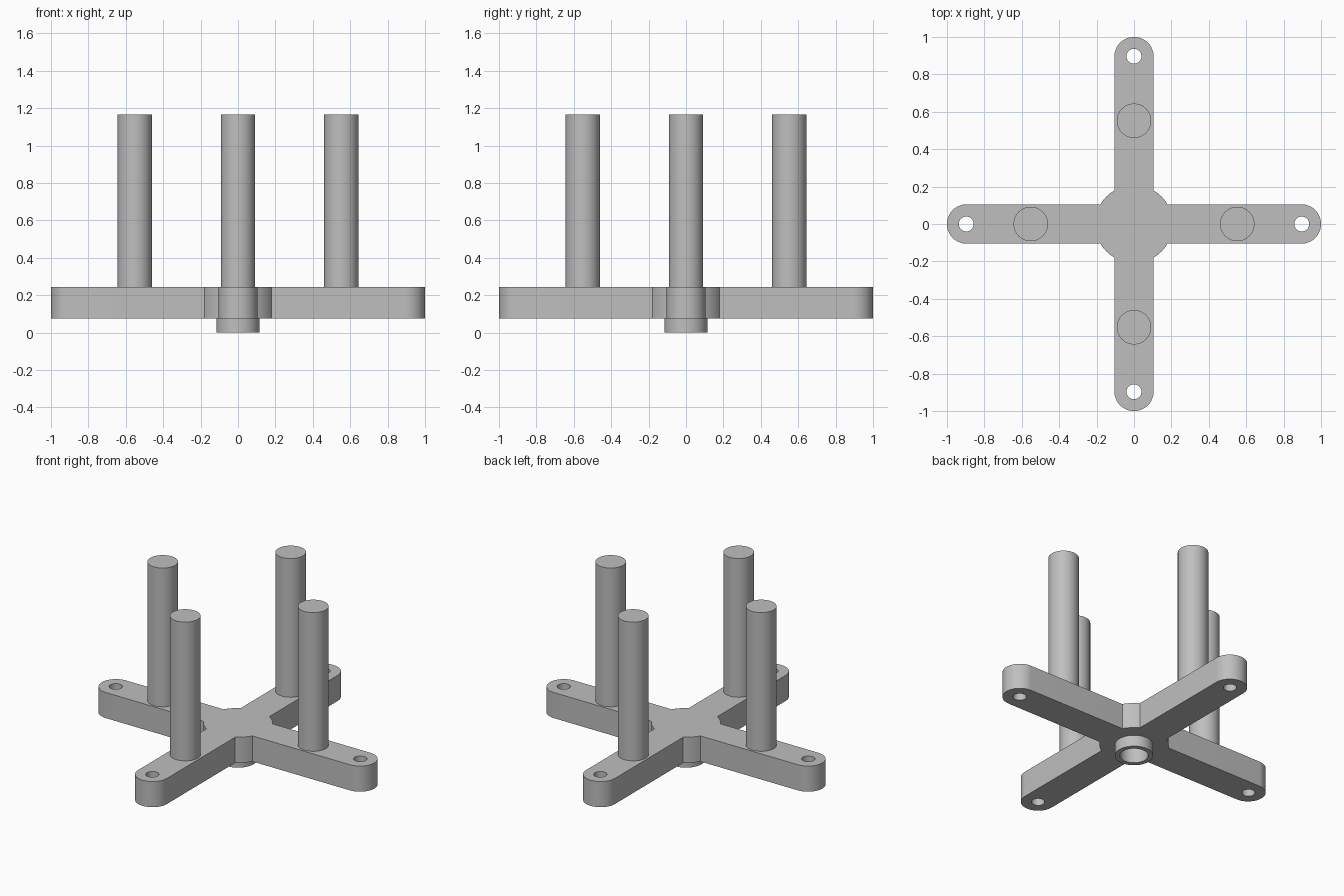
import bpy
import bmesh
from math import asin, cos, pi, radians, sin
from mathutils import Vector

cube = bpy.data.objects.get("Cube")
if cube:
    bpy.data.objects.remove(cube, do_unlink=True)

ARM_HALF = 0.105     # half width of an arm
HUB_R = 0.208
BASE_Z, TOP_Z = 0.075, 0.245
HOLE_AT = 0.897
POST_AT = 0.552

grey = bpy.data.materials.new("plain grey")
grey.use_nodes = True
colour = (0.52, 0.52, 0.52, 1)
grey.diffuse_color = colour
grey.node_tree.nodes["Principled BSDF"].inputs["Base Color"].default_value = colour


def arc(cx, radius, start, end, steps):
    angles = [start + (end - start) * i / steps for i in range(steps + 1)]
    return [Vector((cx + radius * cos(a), radius * sin(a))) for a in angles]


def turned(point, quarter):
    x, y = point
    for _ in range(quarter):
        x, y = -y, x
    return x, y


def prism(name, outline, z0, z1):
    """Extrude a flat outline between two heights."""
    bm = bmesh.new()
    face = bm.faces.new([bm.verts.new((x, y, z0)) for x, y in outline])
    top = bmesh.ops.extrude_face_region(bm, geom=[face])["geom"]
    moved = [v for v in top if isinstance(v, bmesh.types.BMVert)]
    bmesh.ops.translate(bm, verts=moved, vec=(0, 0, z1 - z0))
    bmesh.ops.recalc_face_normals(bm, faces=bm.faces)
    mesh = bpy.data.meshes.new(name)
    bm.to_mesh(mesh)
    bm.free()
    mesh.materials.append(grey)
    obj = bpy.data.objects.new(name, mesh)
    bpy.context.collection.objects.link(obj)
    return obj


def cylinder(name, centre, radius, z0, z1, sides=64):
    ring = arc(0, radius, 0, 2 * pi, sides)[:-1]
    return prism(name, [(p.x + centre[0], p.y + centre[1]) for p in ring], z0, z1)


def activate(obj):
    bpy.ops.object.select_all(action="DESELECT")
    obj.select_set(True)
    bpy.context.view_layer.objects.active = obj


def cut(obj, cutter):
    activate(obj)
    mod = obj.modifiers.new("cut", "BOOLEAN")
    mod.operation = "DIFFERENCE"
    mod.solver = "EXACT"
    mod.object = cutter
    bpy.ops.object.modifier_apply(modifier=mod.name)
    bpy.data.objects.remove(cutter, do_unlink=True)


# Cross-shaped base: round arm tip, then a piece of hub, four times
corner = asin(ARM_HALF / HUB_R)
quarter_outline = (arc(1 - ARM_HALF, ARM_HALF, -pi / 2, pi / 2, 32)
                   + arc(0, HUB_R, corner, pi / 2 - corner, 10))
outline = [turned(p, q) for q in range(4) for p in quarter_outline]
base = prism("cross_base", outline, BASE_Z, TOP_Z)

# Collar under the hub
collar = cylinder("hub_collar", (0, 0), 0.115, 0, BASE_Z)

# Blind bore through the collar into the hub
for part in (base, collar):
    cut(part, cylinder("bore_cutter", (0, 0), 0.085, -0.1, 0.165))

# Screw holes near the arm tips, and upright posts
posts = []
for q, side in enumerate(("left", "back", "right", "front")):
    cut(base, cylinder("hole_cutter", turned((HOLE_AT, 0), q), 0.04, 0, 0.4, 40))
    posts.append(cylinder(side + "_post", turned((POST_AT, 0), q), 0.092, TOP_Z, 1.165))

for part in [base, collar] + posts:
    activate(part)
    bpy.ops.object.shade_smooth_by_angle(angle=radians(30))
